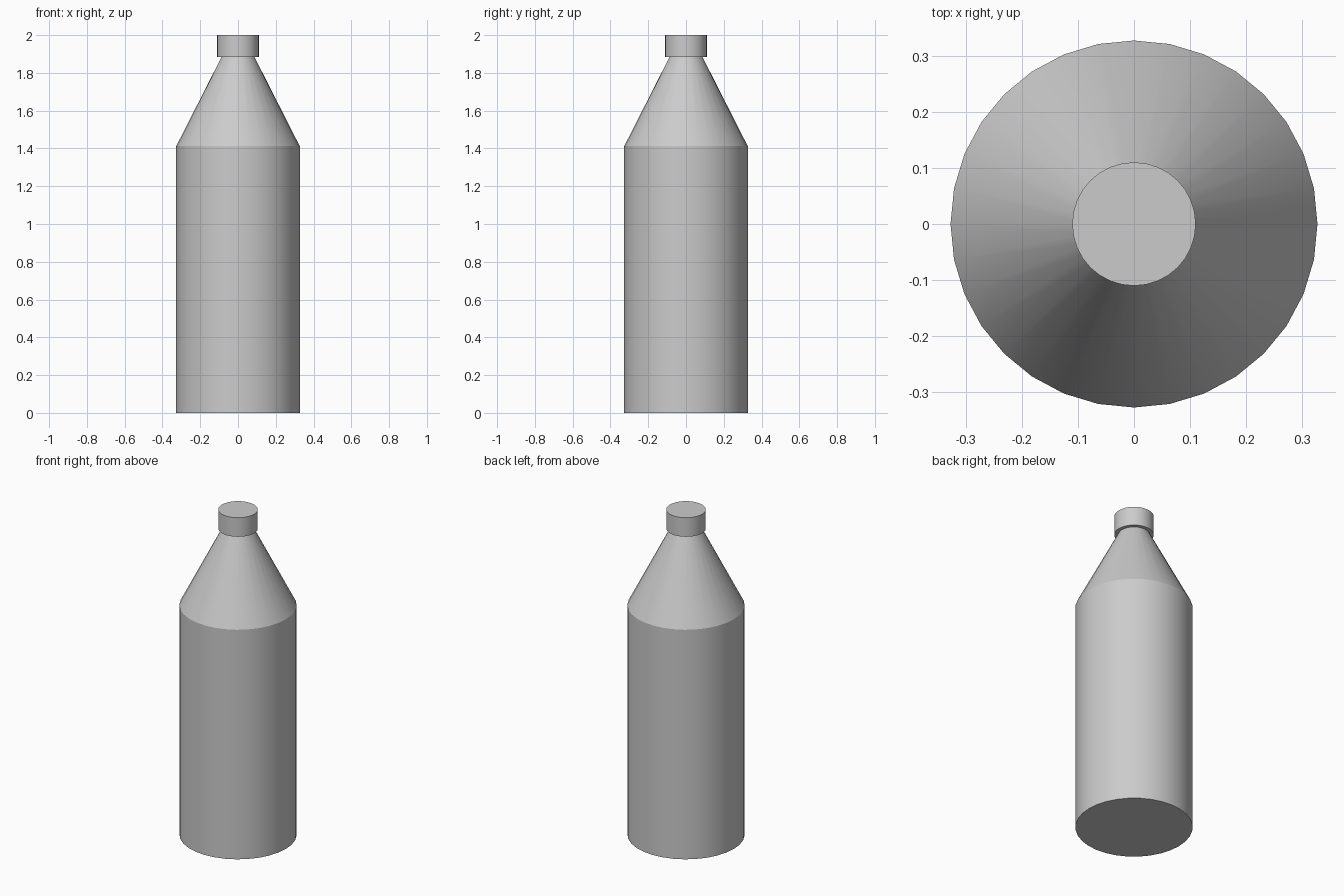
import bpy, bmesh, math

if "Cube" in bpy.data.objects:
    bpy.data.objects.remove(bpy.data.objects["Cube"])

SIDES = 32


def lathe(name, profile):
    """Spin a (radius, z) profile around z, closing both ends with flat discs."""
    bm = bmesh.new()
    rings = []
    for r, z in profile:
        rings.append([bm.verts.new((r * math.cos(2 * math.pi * i / SIDES),
                                    r * math.sin(2 * math.pi * i / SIDES), z))
                      for i in range(SIDES)])
    for low, high in zip(rings, rings[1:]):
        for i in range(SIDES):
            j = (i + 1) % SIDES
            bm.faces.new((low[i], low[j], high[j], high[i]))
    bm.faces.new(rings[0][::-1])
    bm.faces.new(rings[-1])
    mesh = bpy.data.meshes.new(name)
    bm.to_mesh(mesh)
    bm.free()
    obj = bpy.data.objects.new(name, mesh)
    bpy.context.collection.objects.link(obj)
    bpy.ops.object.select_all(action='DESELECT')
    obj.select_set(True)
    bpy.context.view_layer.objects.active = obj
    bpy.ops.object.shade_smooth_by_angle(angle=math.radians(25))
    return obj


# Cylindrical body with tapered shoulder
lathe("bottle_body", [(0.327, 0), (0.327, 1.412), (0.087, 1.885)])

# Screw cap, wider than the neck
lathe("bottle_cap", [(0.11, 1.883), (0.11, 2.0)])
